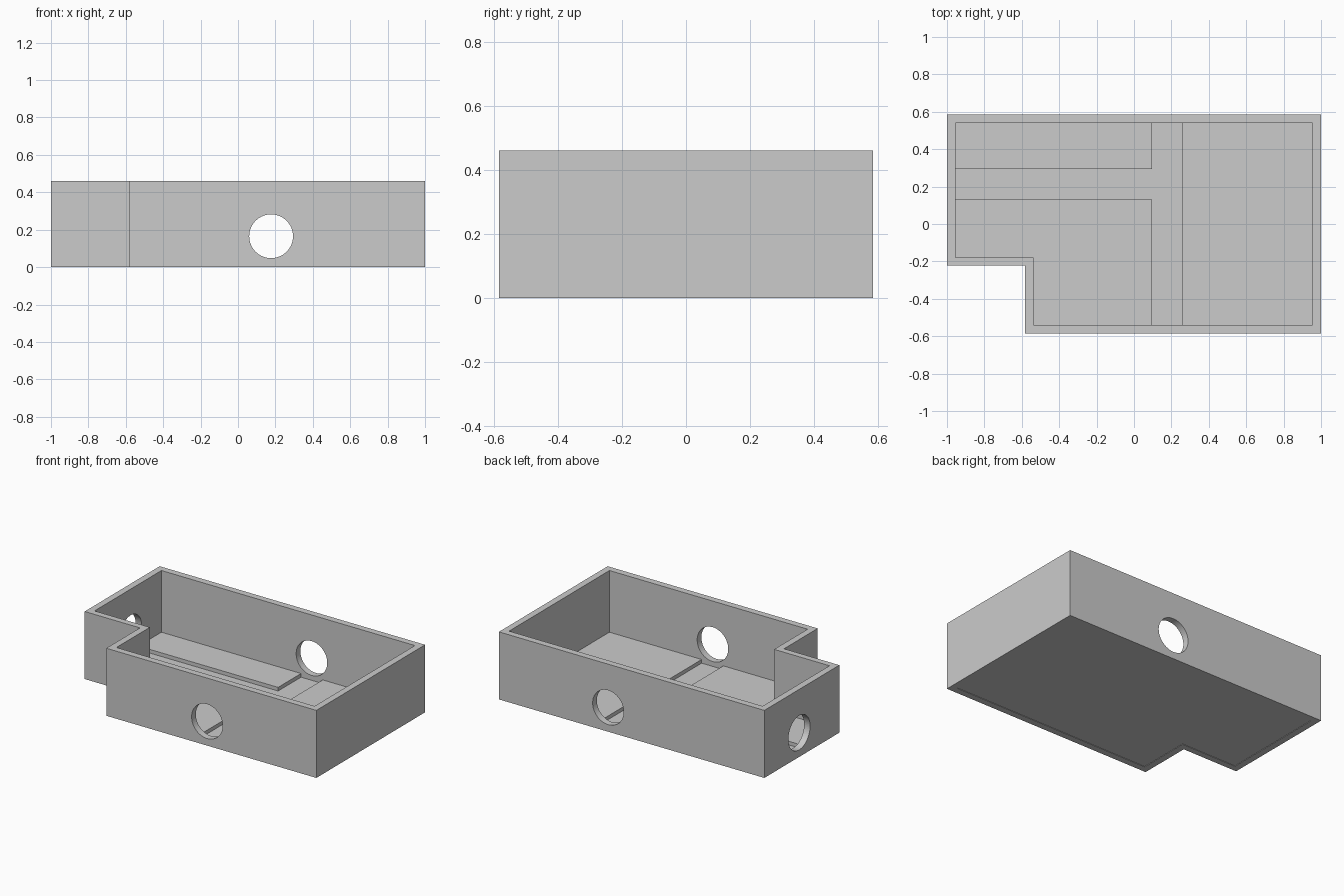
import bpy, bmesh, math

if "Cube" in bpy.data.objects:
    bpy.data.objects.remove(bpy.data.objects["Cube"])

WALL_H, PLATE_TOP, PAD_TOP = 0.46, 0.015, 0.04
HOLE_R, HOLE_Z = 0.117, 0.165


def prism(name, outline, z0, z1):
    """Extrude a counter-clockwise outline between two heights."""
    bm = bmesh.new()
    face = bm.faces.new([bm.verts.new((x, y, z0)) for x, y in outline])
    ext = bmesh.ops.extrude_face_region(bm, geom=[face])
    verts = [g for g in ext["geom"] if isinstance(g, bmesh.types.BMVert)]
    bmesh.ops.translate(bm, verts=verts, vec=(0, 0, z1 - z0))
    bmesh.ops.recalc_face_normals(bm, faces=bm.faces)
    mesh = bpy.data.meshes.new(name)
    bm.to_mesh(mesh)
    bm.free()
    obj = bpy.data.objects.new(name, mesh)
    bpy.context.collection.objects.link(obj)
    return obj


def rect(x0, x1, y0, y1):
    return [(x0, y0), (x1, y0), (x1, y1), (x0, y1)]


def stepped(x, y, nx, ny):
    """Rectangle with its front left corner notched out."""
    return [(nx, -y), (x, -y), (x, y), (-x, y), (-x, ny), (nx, ny)]


def cut(target, cutter):
    cutter.hide_render = True
    cutter.hide_set(True)
    mod = target.modifiers.new(cutter.name, "BOOLEAN")
    mod.operation = "DIFFERENCE"
    mod.solver = "EXACT"
    mod.object = cutter


def hole_cutter(name, loc, rot):
    bpy.ops.mesh.primitive_cylinder_add(vertices=64, radius=HOLE_R, depth=0.3,
                                        location=loc, rotation=rot)
    obj = bpy.context.object
    obj.name = name
    return obj


# Outer walls, open at top and bottom
walls = prism("outer_walls", stepped(1.0, 0.585, -0.583, -0.222), 0, WALL_H)
cut(walls, prism("inside_cutter", stepped(0.955, 0.54, -0.538, -0.18), -0.1, WALL_H + 0.1))

# Round openings at the ends of the floor channels
q = math.pi / 2
for name, loc, rot in (("front_hole_cutter", (0.177, -0.56, HOLE_Z), (q, 0, 0)),
                       ("back_hole_cutter", (0.177, 0.56, HOLE_Z), (q, 0, 0)),
                       ("left_hole_cutter", (-0.98, 0.21, HOLE_Z), (0, q, 0))):
    cut(walls, hole_cutter(name, loc, rot))

# Thin base plate, slightly recessed, forming the channel bottoms
prism("base_plate", stepped(0.955, 0.54, -0.538, -0.18), 0.003, PLATE_TOP)

# Raised floor pads leaving a T-shaped channel
prism("right_floor_pad", rect(0.26, 0.955, -0.54, 0.54), PLATE_TOP, PAD_TOP)
prism("back_floor_pad", rect(-0.955, 0.097, 0.293, 0.54), PLATE_TOP, PAD_TOP)
prism("front_floor_pad", [(-0.538, -0.54), (0.097, -0.54), (0.097, 0.13),
                          (-0.955, 0.13), (-0.955, -0.18), (-0.538, -0.18)],
      PLATE_TOP, PAD_TOP)
